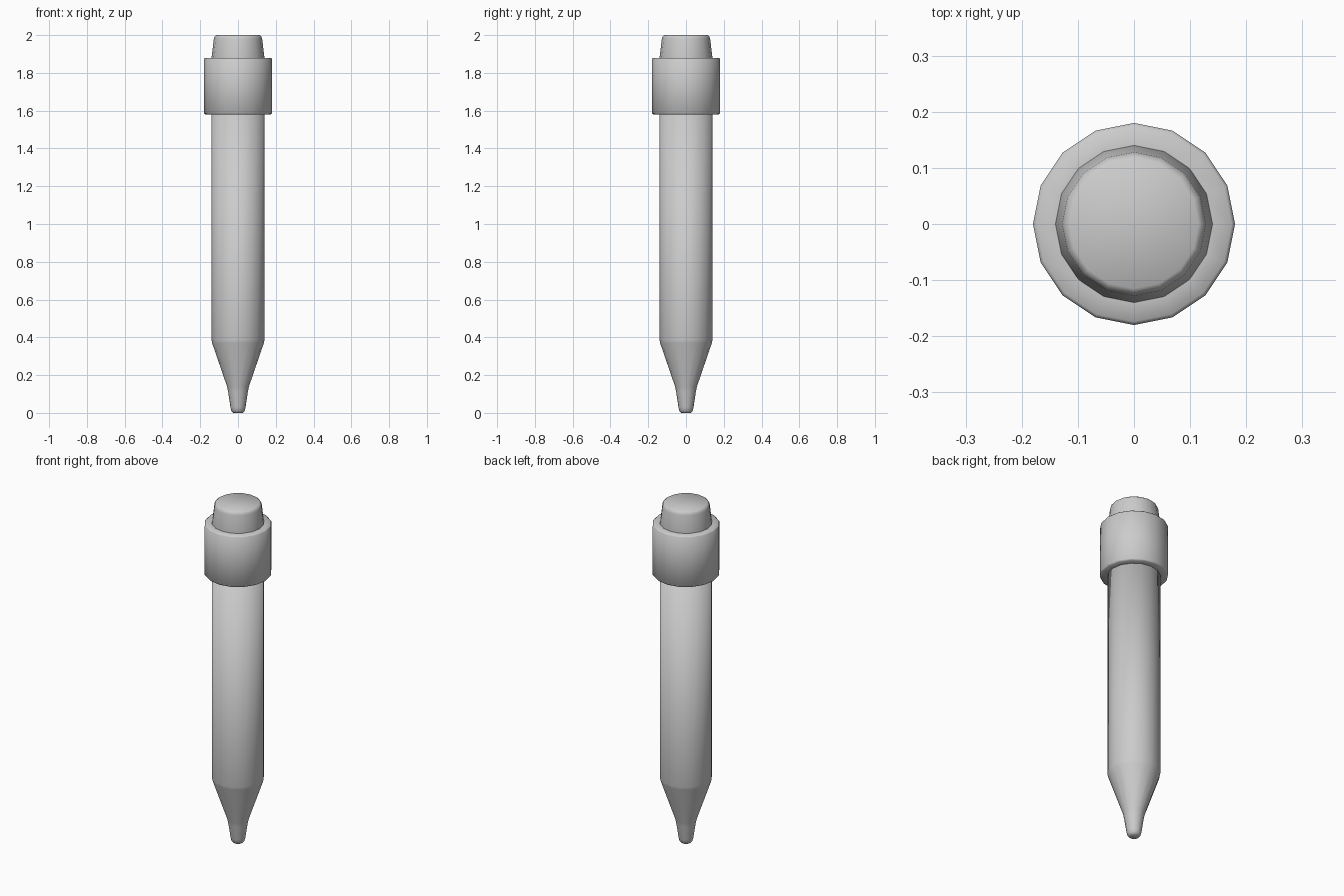
import bpy
import bmesh
from math import cos, sin, tau

SIDES = 16

cube = bpy.data.objects.get("Cube")
if cube:
    bpy.data.objects.remove(cube, do_unlink=True)

grey = bpy.data.materials.new("plain grey")
grey.use_nodes = True
colour = (0.6, 0.6, 0.6, 1)
grey.diffuse_color = colour
grey.node_tree.nodes["Principled BSDF"].inputs["Base Color"].default_value = colour


def lathe(name, profile):
    """Spin a (radius, height) profile, listed upward, into a closed smooth solid."""
    bm = bmesh.new()
    rings = [[bm.verts.new((r * cos(tau * i / SIDES), r * sin(tau * i / SIDES), z))
              for i in range(SIDES)] for r, z in profile]
    for low, high in zip(rings, rings[1:]):
        for i in range(SIDES):
            j = (i + 1) % SIDES
            bm.faces.new((low[i], low[j], high[j], high[i]))
    bm.faces.new(rings[0][::-1])
    bm.faces.new(rings[-1])
    for face in bm.faces:
        face.smooth = True
    mesh = bpy.data.meshes.new(name)
    bm.to_mesh(mesh)
    bm.free()
    mesh.materials.append(grey)
    obj = bpy.data.objects.new(name, mesh)
    bpy.context.collection.objects.link(obj)
    return obj


# Barrel with tapered point and narrow nib
lathe("barrel", [(0.025, 0), (0.035, 0.01), (0.04, 0.03), (0.052, 0.11), (0.058, 0.14),
                 (0.137, 0.37), (0.14, 0.385), (0.14, 1.6)])

# Wide collar with slightly eased rims
lathe("collar", [(0.135, 1.58), (0.174, 1.58), (0.18, 1.586),
                 (0.18, 1.874), (0.174, 1.88), (0.135, 1.88)])

# Tapered end cap with a rounded top edge
lathe("end_cap", [(0.14, 1.87), (0.14, 1.88), (0.128, 1.98), (0.124, 1.993), (0.115, 2.0)])
